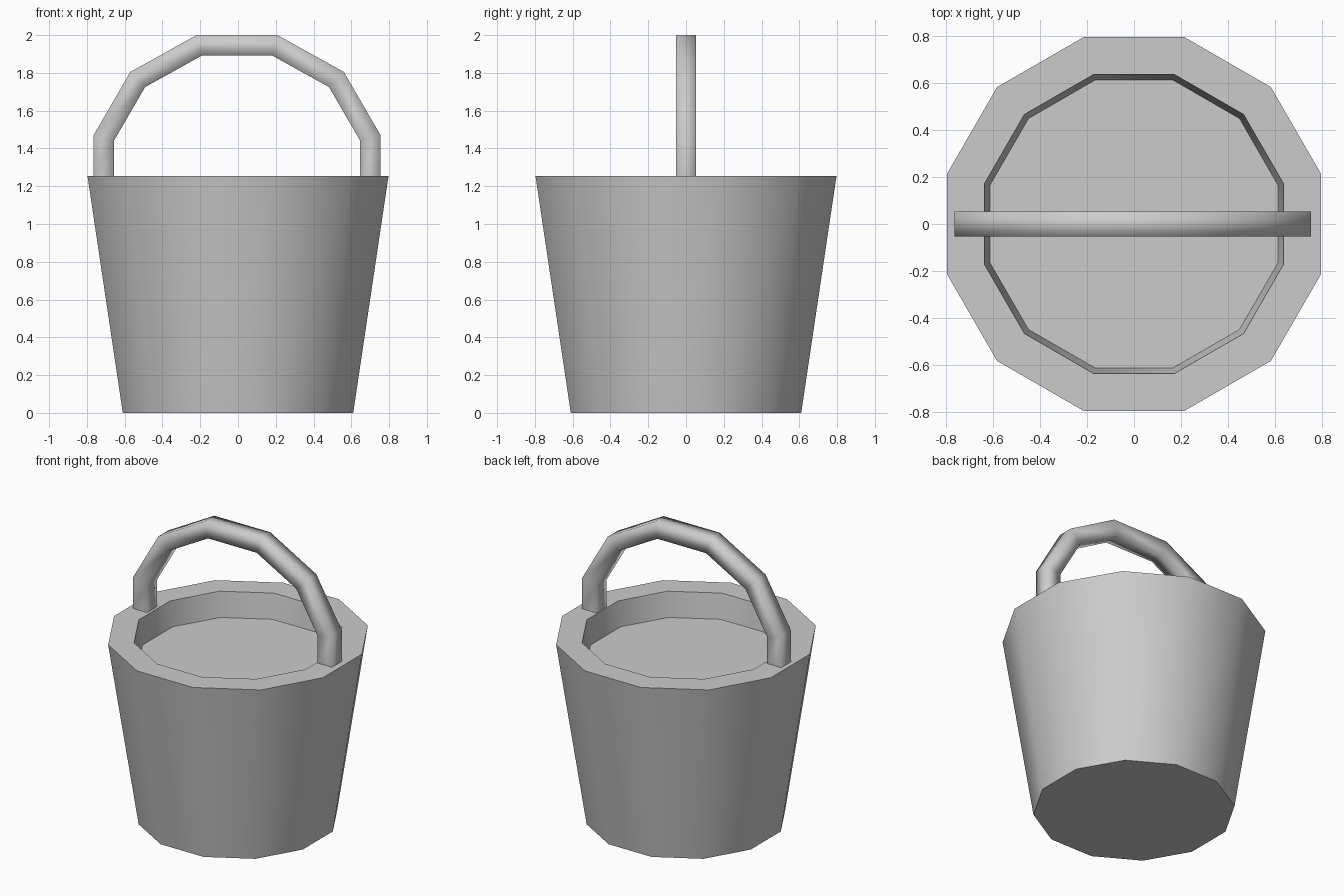
import bpy, bmesh, math
from mathutils import Vector

cube = bpy.data.objects.get("Cube")
if cube:
    bpy.data.objects.remove(cube, do_unlink=True)

SIDES = 12
RIM_Z = 1.255

grey = bpy.data.materials.new("plain_grey")
grey.use_nodes = True
colour = (0.6, 0.6, 0.6, 1.0)
grey.diffuse_color = colour
grey.node_tree.nodes["Principled BSDF"].inputs["Base Color"].default_value = colour


def finish(bm, name, angle):
    """Turn a bmesh into a shaded object with the shared material."""
    bmesh.ops.recalc_face_normals(bm, faces=bm.faces)
    mesh = bpy.data.meshes.new(name)
    bm.to_mesh(mesh)
    bm.free()
    mesh.materials.append(grey)
    obj = bpy.data.objects.new(name, mesh)
    bpy.context.collection.objects.link(obj)
    bpy.ops.object.select_all(action='DESELECT')
    obj.select_set(True)
    bpy.context.view_layer.objects.active = obj
    if angle is None:
        bpy.ops.object.shade_smooth()
    else:
        bpy.ops.object.shade_smooth_by_angle(angle=math.radians(angle))
    return obj


def bridge(bm, rings):
    """Join consecutive closed rings of vertices with quads."""
    for a, b in zip(rings, rings[1:]):
        n = len(a)
        for i in range(n):
            j = (i + 1) % n
            bm.faces.new((a[i], a[j], b[j], b[i]))


# Bucket: tapered twelve-sided body, thick rim and shallow recessed fill
# Each profile entry is (distance to the middle of a side, height)
profile = [(0.61, 0), (0.797, RIM_Z), (0.638, RIM_Z), (0.614, 1.085)]
bm = bmesh.new()
rings = []
for apothem, z in profile:
    r = apothem / math.cos(math.pi / SIDES)
    turns = [(k + 0.5) * math.tau / SIDES for k in range(SIDES)]
    rings.append([bm.verts.new((r * math.cos(t), r * math.sin(t), z)) for t in turns])
bridge(bm, rings)
bm.faces.new(rings[0])
bm.faces.new(rings[-1])
finish(bm, "bucket", 40)

# Handle: square bar swept along a mirrored arch with mitred corners
HALF = 0.054
right = [Vector(p) for p in ((0.706, 1.25), (0.706, 1.455), (0.526, 1.765), (0.2, 1.946))]
path = right + [Vector((-p.x, p.y)) for p in reversed(right)]
bm = bmesh.new()
rings = []
for i, p in enumerate(path):
    before = (p - path[i - 1]).normalized() if i else Vector((0, 1))
    after = (path[i + 1] - p).normalized() if i + 1 < len(path) else Vector((0, -1))
    along = (before + after).normalized()
    out = Vector((along.y, -along.x)) * HALF / along.dot(before)
    corners = ((1, -1), (1, 1), (-1, 1), (-1, -1))
    rings.append([bm.verts.new((p.x + s * out.x, d * HALF, p.y + s * out.y))
                  for s, d in corners])
bridge(bm, rings)
handle = finish(bm, "handle", None)
handle.location.x = -0.005
